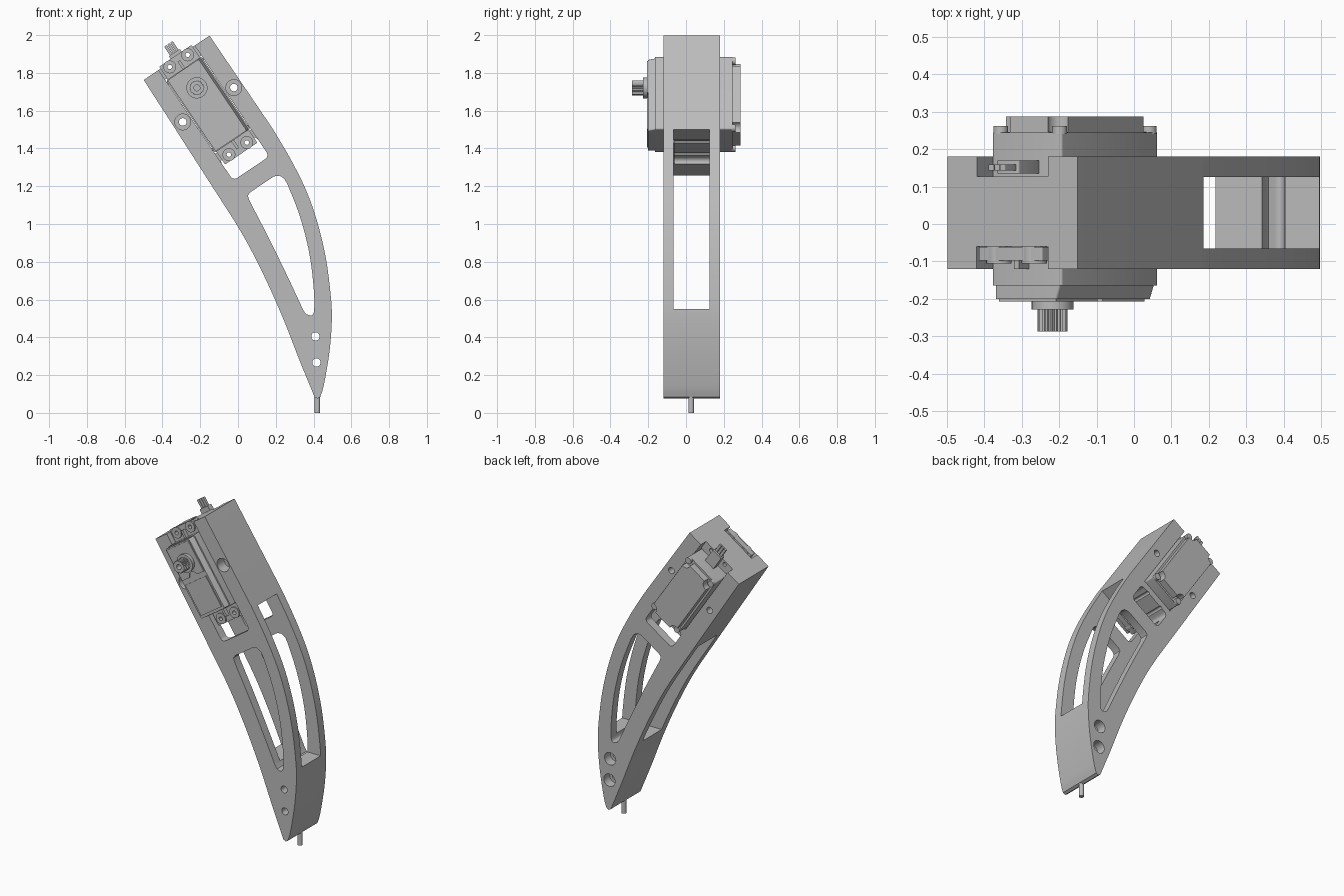
import bpy, bmesh, math
from mathutils import Vector

if "Cube" in bpy.data.objects:
    bpy.data.objects.remove(bpy.data.objects["Cube"])

grey = bpy.data.materials.new("plain_grey")
grey.use_nodes = True
COLOUR = (0.5, 0.5, 0.5, 1)
grey.diffuse_color = COLOUR
grey.node_tree.nodes["Principled BSDF"].inputs["Base Color"].default_value = COLOUR

# Tilted frame: u runs down the leg from its top end, v runs across it
ORIGIN = Vector((-0.325, 1.88))
ALONG = Vector((0.559, -0.829))
ACROSS = Vector((0.829, 0.559))


def at(u, v):
    return tuple(ORIGIN + ALONG * u + ACROSS * v)


def prism(name, pts, y0, y1, r=0.0):
    """Extrude an outline in x and z from y0 to y1, rounding its corners by r."""
    bm = bmesh.new()
    face = bm.faces.new([bm.verts.new((x, y0, z)) for x, z in pts])
    ext = bmesh.ops.extrude_face_region(bm, geom=[face])
    moved = [g for g in ext["geom"] if isinstance(g, bmesh.types.BMVert)]
    bmesh.ops.translate(bm, verts=moved, vec=(0, y1 - y0, 0))
    if r:
        sides = [e for e in bm.edges if abs(e.verts[0].co.y - e.verts[1].co.y) > 1e-5]
        bmesh.ops.bevel(bm, geom=sides, offset=r, segments=5, profile=0.5, affect='EDGES')
    bmesh.ops.recalc_face_normals(bm, faces=bm.faces)
    mesh = bpy.data.meshes.new(name)
    bm.to_mesh(mesh)
    bm.free()
    mesh.materials.append(grey)
    ob = bpy.data.objects.new(name, mesh)
    bpy.context.collection.objects.link(ob)
    return ob


def box(name, u0, u1, v0, v1, y0, y1, r=0.0):
    return prism(name, [at(u0, v0), at(u1, v0), at(u1, v1), at(u0, v1)], y0, y1, r)


def disc(name, centre, r, y0, y1, n=28, teeth=1.0):
    pts = []
    for i in range(n):
        a = 2 * math.pi * i / n
        k = r * (teeth if i % 2 else 1)
        pts.append((centre[0] + k * math.cos(a), centre[1] + k * math.sin(a)))
    return prism(name, pts, y0, y1)


def curve(pts, steps=4):
    """Smooth open curve through the given points."""
    p = [Vector(q) for q in pts]
    p = [2 * p[0] - p[1]] + p + [2 * p[-1] - p[-2]]
    out = []
    for a, b, c, d in zip(p, p[1:], p[2:], p[3:]):
        for i in range(steps):
            t = i / steps
            out.append(tuple(0.5 * (2 * b + (c - a) * t + (2 * a - 5 * b + 4 * c - d) * t * t
                                    + (3 * b - a - 3 * c + d) * t ** 3)))
    return out + [tuple(p[-2])]


def cut(ob, cutters):
    for c in cutters:
        mod = ob.modifiers.new("cut", 'BOOLEAN')
        mod.object = c
        mod.solver = 'EXACT'
    deps = bpy.context.evaluated_depsgraph_get()
    mesh = bpy.data.meshes.new_from_object(ob.evaluated_get(deps))
    ob.modifiers.clear()
    ob.data = mesh
    for c in cutters:
        bpy.data.objects.remove(c)


# Leg frame outline: convex outer edge, pointed tip, concave inner edge
outer = curve([(0.18, 1.51), (0.275, 1.35), (0.36, 1.18), (0.42, 1.01), (0.465, 0.82),
               (0.49, 0.63), (0.497, 0.5), (0.485, 0.33), (0.455, 0.15), (0.436, 0.085)])
inner = curve([(0.405, 0.085), (0.325, 0.28), (0.245, 0.485), (0.155, 0.69),
               (0.06, 0.88), (-0.015, 1.01)])
leg = prism("leg_frame", [at(0, -0.21), at(0, 0.21)] + outer + [(0.42, 0.076)] + inner, -0.12, 0.18)

window = (curve([(0.06, 1.125), (0.167, 0.918), (0.27, 0.706), (0.345, 0.545)])
          + curve([(0.36, 0.523), (0.39, 0.516), (0.403, 0.545), (0.402, 0.64), (0.385, 0.8),
                   (0.355, 0.945), (0.315, 1.077), (0.262, 1.21)])
          + [(0.245, 1.24), (0.22, 1.256), (0.19, 1.252), (0.065, 1.168), (0.052, 1.15)])
cutters = [
    prism("cut_window", window, -0.3, 0.4),
    prism("cut_slot", [at(0.6, -0.5), at(0.6, 0.5), (1, 1.6), (1, 0.55), (0, 0.55)], -0.065, 0.125),
    box("cut_servo_pocket", 0.062, 0.535, -0.115, 0.115, -0.3, 0.4),
    box("cut_lower_opening", 0.575, 0.707, -0.115, 0.115, -0.31, 0.41, 0.025),
    box("cut_ear_recess", -0.1, 0.65, -0.1151, 0.1151, -0.32, -0.06),
    box("cut_cable_notch", -0.11, 0.1, -0.114, 0.114, 0.127, 0.42),
]
# Frame bolt holes, counterbored at the front beside the servo and at the back near the tip
for v in (-0.163, 0.163):
    cutters.append(disc("cut_bolt", at(0.3, v), 0.02, -0.3, 0.4))
    cutters.append(disc("cut_bolt_head", at(0.3, v), 0.042, -0.3, -0.05))
for centre in ((0.41, 0.405), (0.415, 0.267)):
    cutters.append(disc("cut_tip_bolt", centre, 0.022, -0.3, 0.4))
    cutters.append(disc("cut_tip_bolt_head", centre, 0.04, 0.12, 0.4))
for u in (0.02, 0.58):
    for v in (-0.057, 0.057):
        cutters.append(disc("cut_ear_bolt", at(u, v), 0.012, -0.3, 0.4, 16))
cut(leg, cutters)

# Servo case with ears
W = 0.112
body = box("servo_body", 0.068, 0.53, -W, W, -0.16, 0.245, 0.008)
back = box("servo_back_cover", 0.08, 0.518, -W + 0.012, W - 0.012, 0.24, 0.288, 0.006)
corners = [(u, v) for u in (0.085, 0.513) for v in (-0.095, 0.095)]
cut(back, [disc("cut_corner", at(u, v), 0.034, 0.246, 0.4) for u, v in corners])
for u, v in corners:
    disc("servo_case_screw", at(u, v), 0.02, 0.24, 0.262, 20)

# Front cover: drafted lower shell, stepped seam, gear housing and raised lid panel
shell = box("servo_front_shell", 0.068, 0.53, -W, W, -0.165, -0.155, 0.008)
cover = box("servo_front_cover", 0.072, 0.526, -0.106, 0.106, -0.2, -0.16, 0.008)
for vert in cover.data.vertices:
    if vert.co.y < -0.19:
        p = Vector((vert.co.x, vert.co.z)) - ORIGIN
        if p.dot(ACROSS) > 0:
            vert.co.x -= ACROSS.x * 0.014
            vert.co.z -= ACROSS.y * 0.014
seam = [(0.08, -0.098), (0.28, -0.098), (0.28, -0.035), (0.255, -0.02), (0.255, 0.015),
        (0.28, 0.03), (0.28, 0.086), (0.08, 0.086)]
prism("servo_gear_housing", [at(u, v) for u, v in seam], -0.207, -0.195)
box("servo_lid_panel", 0.31, 0.51, -0.092, 0.082, -0.207, -0.195)

for name, u0, u1, hole in (("upper", -0.012, 0.08, 0.02), ("lower", 0.52, 0.612, 0.58)):
    ear = box("servo_ear_" + name, u0, u1, -0.103, 0.103, -0.097, -0.062, 0.006)
    cut(ear, [disc("cut_ear", at(hole, v), 0.03, -0.2, 0) for v in (-0.057, 0.057)])
    box("servo_ear_rib_" + name, min(hole, 0.525), max(hole, 0.075), -0.008, 0.008, -0.12, -0.09)
    for v in (-0.057, 0.057):
        grommet = disc("servo_grommet", at(hole, v), 0.034, -0.105, -0.06)
        cut(grommet, [disc("cut_grommet", at(hole, v), 0.012, -0.2, 0, 16)])

# Output shaft: flange and toothed spline with a screw hole
SHAFT = at(0.192, 0)
disc("shaft_flange", SHAFT, 0.056, -0.228, -0.2, 32)
spline = disc("shaft_spline", SHAFT, 0.04, -0.287, -0.22, 48, 0.88)
cut(spline, [disc("cut_shaft", SHAFT, 0.016, -0.4, -0.25, 20)])

# Cable: strain relief and three wires leaving the top end
box("cable_strain_relief", -0.03, 0.075, -0.03, 0.04, 0.135, 0.17, 0.006)
for v in (-0.014, 0.005, 0.024):
    box("cable_wire", -0.085, 0.0, v - 0.008, v + 0.008, 0.143, 0.159, 0.004)

# Tip pin
bpy.ops.mesh.primitive_cylinder_add(vertices=24, radius=0.015, depth=0.2, location=(0.42, 0.027, 0.1))
pin = bpy.context.object
pin.name = "tip_pin"
pin.data.materials.append(grey)

# Smooth curved walls, keep the hard edges
bpy.ops.object.select_all(action='DESELECT')
for ob in bpy.context.scene.objects:
    if ob.type == 'MESH':
        ob.select_set(True)
bpy.context.view_layer.objects.active = leg
bpy.ops.object.shade_smooth_by_angle(angle=math.radians(30))
